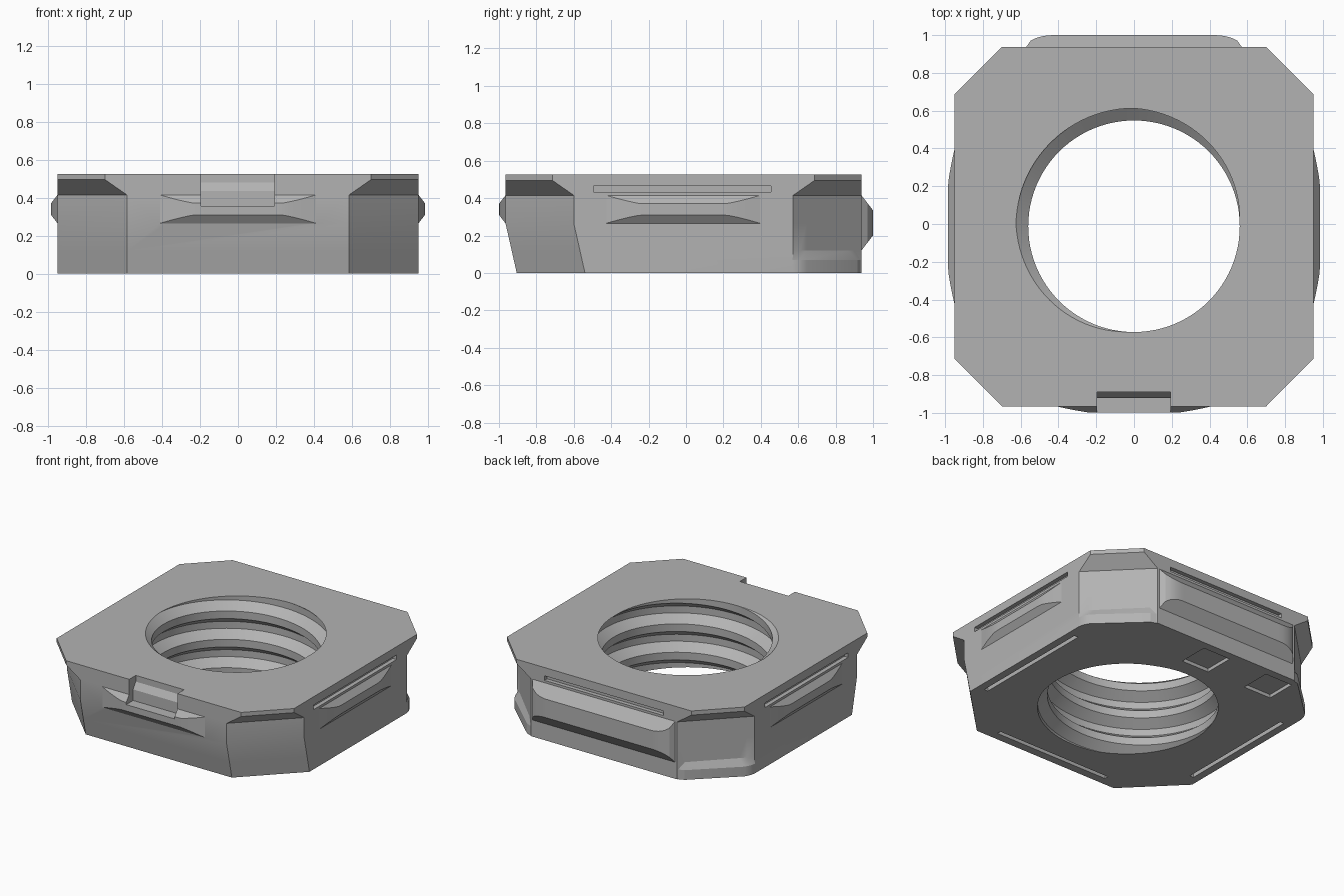
import bpy, bmesh, math
from mathutils import Matrix, Vector

old = bpy.data.objects.get("Cube")
if old:
    bpy.data.objects.remove(old, do_unlink=True)

grey = bpy.data.materials.new("plain grey")
grey.use_nodes = True
grey.diffuse_color = (0.45, 0.45, 0.45, 1)
grey.node_tree.nodes["Principled BSDF"].inputs["Base Color"].default_value = grey.diffuse_color

H, HX, YF, YB = 0.525, 0.95, -0.965, 0.938   # height, half width, front and back


def loft(name, rings, matrix=Matrix()):
    """Solid skinned through equal-length closed rings, capped at both ends."""
    bm = bmesh.new()
    rows = [[bm.verts.new(matrix @ Vector(p)) for p in ring] for ring in rings]
    n = len(rows[0])
    for a, b in zip(rows, rows[1:]):
        for i in range(n):
            j = (i + 1) % n
            bm.faces.new((a[i], a[j], b[j], b[i]))
    bm.faces.new(rows[0][::-1])
    bm.faces.new(rows[-1])
    bmesh.ops.remove_doubles(bm, verts=bm.verts, dist=1e-5)
    bmesh.ops.recalc_face_normals(bm, faces=bm.faces)
    mesh = bpy.data.meshes.new(name)
    bm.to_mesh(mesh)
    bm.free()
    mesh.materials.append(grey)
    ob = bpy.data.objects.new(name, mesh)
    bpy.context.collection.objects.link(ob)
    return ob


def combine(tool, operation):
    """Apply a boolean to the body and discard the tool."""
    mod = body.modifiers.new(tool.name, 'BOOLEAN')
    mod.operation, mod.object, mod.solver = operation, tool, 'EXACT'
    tool.hide_render = True
    bpy.context.view_layer.objects.active = body
    bpy.ops.object.modifier_apply(modifier=mod.name)
    bpy.data.objects.remove(tool, do_unlink=True)


def box(name, x, y, z, matrix=Matrix()):
    ring = lambda h: [(x[0], y[0], h), (x[1], y[0], h), (x[1], y[1], h), (x[0], y[1], h)]
    return loft(name, [ring(z[0]), ring(z[1])], matrix)


def side(angle, distance, shift=0):
    """Frame of a side wall: local x along the wall, local -y outward."""
    return Matrix.Rotation(math.radians(angle), 4, 'Z') @ Matrix.Translation((shift, -distance, 0))


# Body: octagon outline, with rounded feet at the two back corners
def outline(z, front, chamfer, foot=False):
    half = [(HX - chamfer, front), (HX, front + chamfer)]
    if foot:
        half += [(HX, 0.57), (0.943, 0.605), (0.922, 0.645),
                 (0.63, 0.917), (0.59, 0.932), (HX - 0.365, YB)]
    else:
        half += [(HX - chamfer * t, YB - chamfer * (1 - t)) for t in (0, 0.1, 0.2, 0.8, 0.9, 1)]
    return [(x, y, z) for x, y in half] + [(-x, y, z) for x, y in reversed(half)]


body = loft("nut_body", [
    outline(0, -0.905, 0.365, True), outline(0.07, -0.921, 0.365, True),
    outline(0.12, -0.932, 0.365), outline(0.265, YF, 0.365),
    outline(0.415, YF, 0.365), outline(0.495, YF, 0.25), outline(H, YF, 0.25)])


# Bulging grips on the walls, sloped above and below
def grip(name, half, depth, low, high, matrix, steps=24):
    rings = []
    for i in range(steps + 1):
        u = half * (2 * i / steps - 1)
        d = depth(abs(u))
        rings.append([(u, 0.03, low), (u, 0, low), (u, -d, low + 1.3 * d),
                      (u, -d, high - 1.3 * d), (u, 0, high), (u, 0.03, high)])
    return loft(name, rings, matrix)


def bow(u):
    return max(0.0004, min(0.034, 0.05 * (1 - (u / 0.41) ** 2)))


def rounded(u):
    t = max(0, (u - 0.42) / 0.15)
    return max(0.0004, 0.062 * math.sqrt(max(0, 1 - t * t)))


for label, angle, dist, shift in (("front", 0, -YF, 0), ("left", 90, HX, -0.015),
                                  ("right", -90, HX, 0.015)):
    combine(grip(label + "_grip", 0.41, bow, 0.265, 0.415, side(angle, dist, shift)), 'UNION')
combine(grip("back_grip", 0.57, rounded, 0.12, 0.415, side(180, YB), 48), 'UNION')

# Long thin slots in three walls
for label, angle, dist, shift in (("left", 90, HX, -0.02), ("right", -90, HX, 0.02),
                                  ("back", 180, YB, 0)):
    combine(box(label + "_slot", (-0.475, 0.475), (-0.1, 0.03), (0.432, 0.465),
                side(angle, dist, shift)), 'DIFFERENCE')

# Underside slots along three edges, and two square pockets at the back
for angle, dist in ((0, 0.83), (90, 0.88), (-90, 0.88)):
    combine(box("under_slot", (-0.46, 0.46), (-0.015, 0.015), (-0.1, 0.03),
                side(angle, dist)), 'DIFFERENCE')
for x in (0.03, -0.5):
    combine(box("pocket", (x - 0.11, x + 0.11), (0.66, 0.88), (-0.1, 0.025)), 'DIFFERENCE')

# Stepped notch in the front edge
notch = [(-1.1, 0.355), (-0.92, 0.355), (-0.92, 0.435), (-0.89, 0.48), (-0.89, 0.6), (-1.1, 0.6)]
combine(loft("notch", [[(x, y, z) for y, z in notch] for x in (-0.195, 0.192)]), 'DIFFERENCE')

# Round bore and its helical thread groove
CY, R, PITCH, SEG = -0.012, 0.56, 0.205, 96
circle = [(R * math.cos(2 * math.pi * i / SEG), CY + R * math.sin(2 * math.pi * i / SEG))
          for i in range(SEG)]
combine(loft("bore", [[(x, y, z) for x, y in circle] for z in (-0.3, 0.9)]), 'DIFFERENCE')

section = [(0.53, -0.085), (R, -0.075), (0.625, -0.025), (0.625, 0.025), (R, 0.075), (0.53, 0.085)]
rings = []
for i in range(-4 * SEG, SEG + 1):
    a = 2 * math.pi * i / SEG + math.radians(135)
    rings.append([(r * math.cos(a), CY + r * math.sin(a), H + PITCH * i / SEG + h)
                  for r, h in section])
combine(loft("thread", rings), 'DIFFERENCE')

# Smooth the round surfaces, keep the edges crisp
bpy.ops.object.select_all(action='DESELECT')
body.select_set(True)
bpy.context.view_layer.objects.active = body
bpy.ops.object.shade_smooth_by_angle(angle=math.radians(20))
